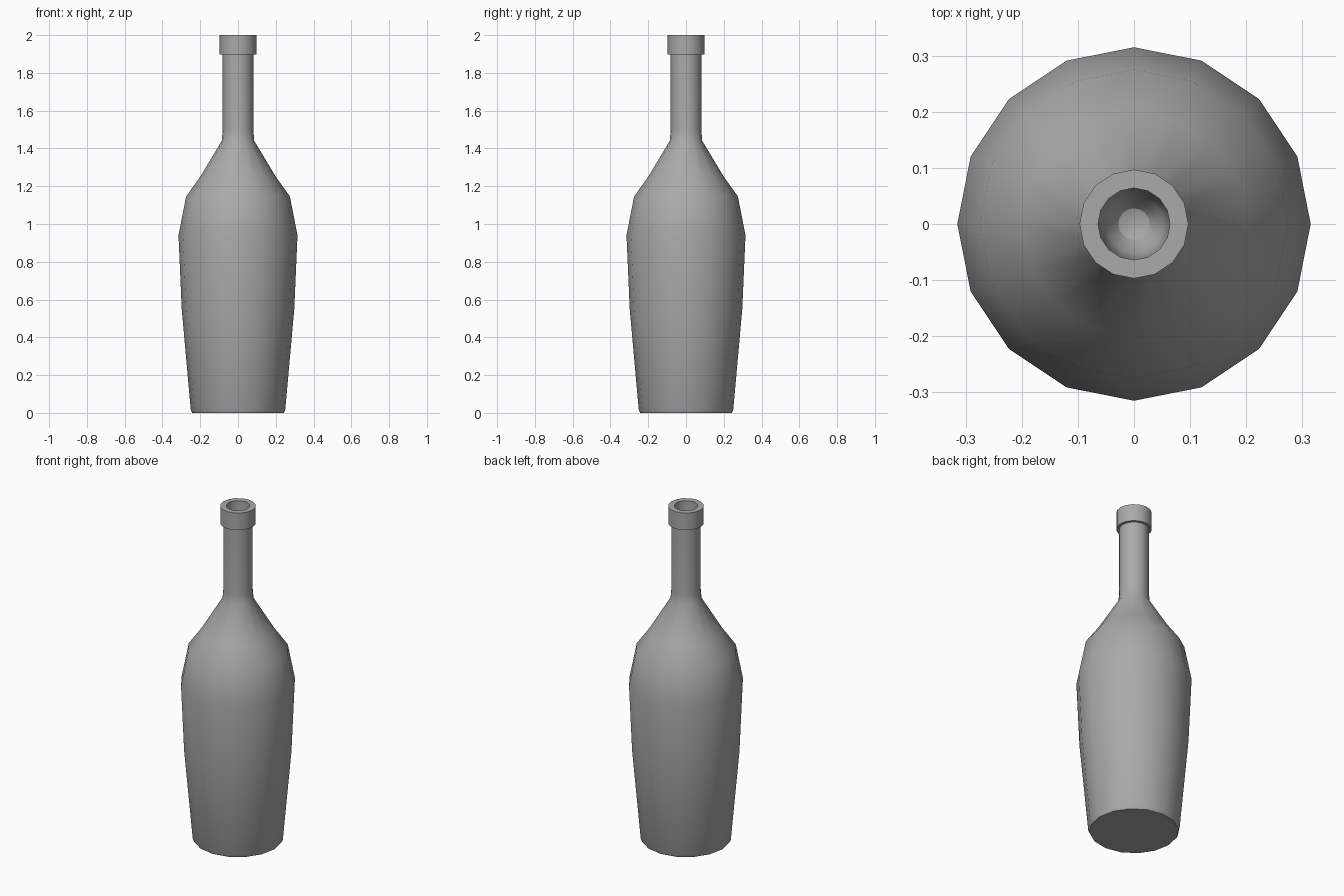
import bpy, bmesh, math

cube = bpy.data.objects.get("Cube")
if cube:
    bpy.data.objects.remove(cube, do_unlink=True)

SIDES = 16

glass = bpy.data.materials.new("plain grey")
glass.use_nodes = True
colour = (0.4, 0.4, 0.4, 1)
glass.diffuse_color = colour
glass.node_tree.nodes["Principled BSDF"].inputs["Base Color"].default_value = colour


def lathe(name, profile):
    """Turn a (radius, height) profile around the z axis."""
    bm = bmesh.new()
    verts = [bm.verts.new((r, 0, z)) for r, z in profile]
    edges = [bm.edges.new(pair) for pair in zip(verts, verts[1:])]
    bmesh.ops.spin(bm, geom=verts + edges, cent=(0, 0, 0), axis=(0, 0, 1),
                   angle=math.tau, steps=SIDES, use_duplicate=False)
    bmesh.ops.remove_doubles(bm, verts=bm.verts, dist=0.0005)
    bmesh.ops.recalc_face_normals(bm, faces=bm.faces)
    mesh = bpy.data.meshes.new(name)
    bm.to_mesh(mesh)
    bm.free()
    mesh.materials.append(glass)
    obj = bpy.data.objects.new(name, mesh)
    bpy.context.collection.objects.link(obj)
    bpy.ops.object.select_all(action="DESELECT")
    obj.select_set(True)
    bpy.context.view_layer.objects.active = obj
    bpy.ops.object.shade_smooth_by_angle(angle=math.radians(32))
    return obj


base = [(0, 0), (0.243, 0), (0.25, 0.015)]
body = [(0.298, 0.55), (0.315, 0.94), (0.275, 1.145)]
shoulder = [(0.2, 1.25), (0.086, 1.44)]
neck = [(0.081, 1.5), (0.081, 1.897)]
lip = [(0.097, 1.897), (0.097, 2.0), (0.064, 2.0)]
bore = [(0.06, 1.54), (0.051, 1.5), (0.028, 1.47), (0, 1.46)]

lathe("bottle", base + body + shoulder + neck + lip + bore)
